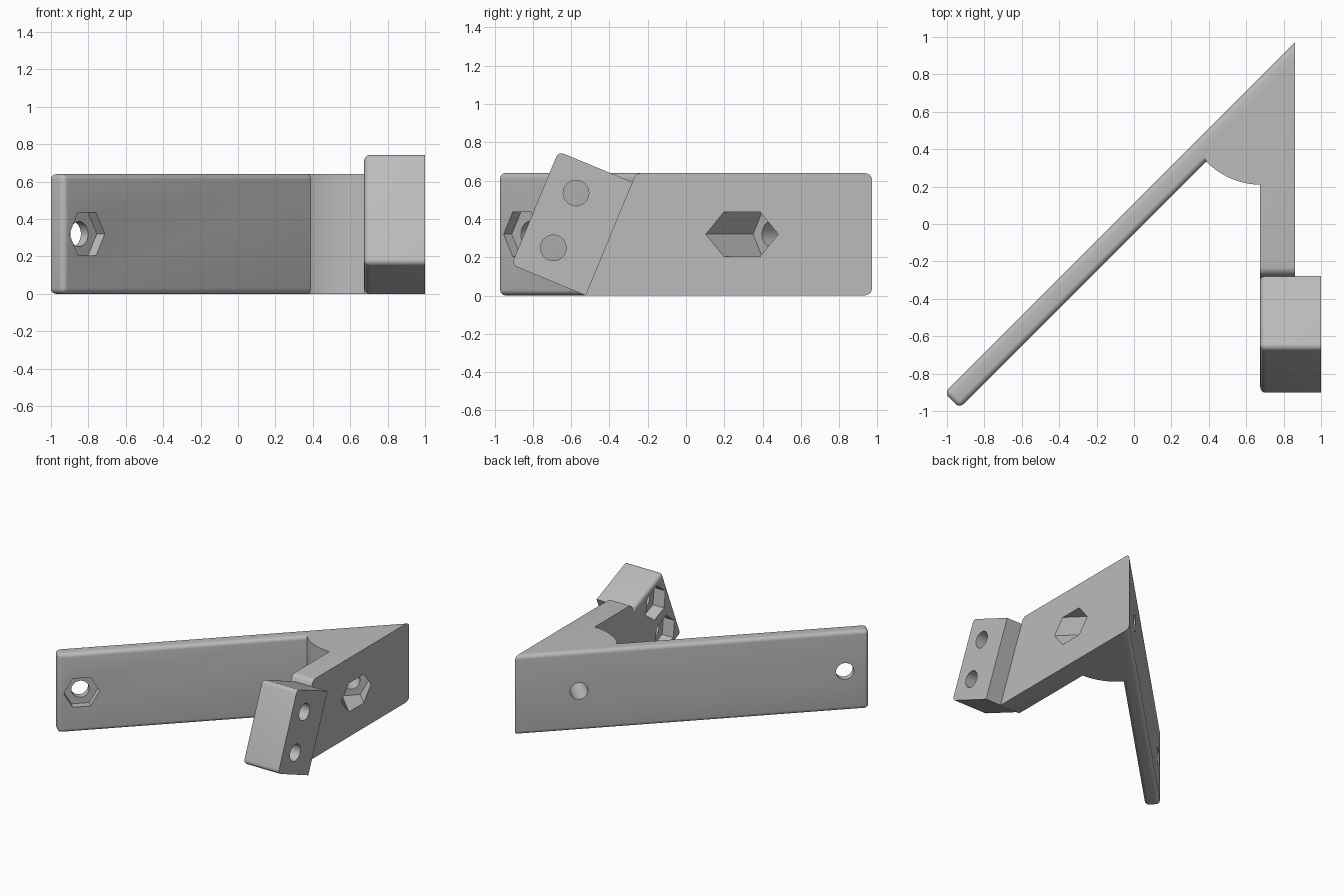
import bpy, bmesh
from math import sin, cos, pi, radians
from mathutils import Matrix, Vector

cube = bpy.data.objects.get("Cube")
if cube:
    bpy.data.objects.remove(cube)

grey = bpy.data.materials.new("light_grey")
grey.use_nodes = True
grey.diffuse_color = (0.5, 0.5, 0.5, 1)
grey.node_tree.nodes["Principled BSDF"].inputs["Base Color"].default_value = grey.diffuse_color

HEIGHT = 0.64
ROUND = 0.03


def frame(a, b, origin=(0, 0, 0)):
    """Matrix whose local x and y run along a and b."""
    a, b = Vector(a).normalized(), Vector(b).normalized()
    m = Matrix((a, b, a.cross(b))).transposed().to_4x4()
    m.translation = Vector(origin)
    return m


def prism(points, low, high):
    """Closed outline extruded along local z."""
    bm = bmesh.new()
    face = bm.faces.new([bm.verts.new((x, y, low)) for x, y in points])
    top = bmesh.ops.extrude_face_region(bm, geom=[face])["geom"]
    for v in top:
        if isinstance(v, bmesh.types.BMVert):
            v.co.z = high
    bmesh.ops.recalc_face_normals(bm, faces=bm.faces)
    return bm


def ring(x, y, radius, sides):
    return [(x + radius * cos(2 * pi * i / sides), y + radius * sin(2 * pi * i / sides))
            for i in range(sides)]


def rect(x0, x1, y0, y1):
    return [(x0, y0), (x1, y0), (x1, y1), (x0, y1)]


def round_edges(bm, rule):
    edges = [e for e in bm.edges if rule(*[v.co for v in e.verts])]
    bmesh.ops.bevel(bm, geom=edges, offset=ROUND, segments=5, profile=0.5, affect='EDGES')


def slice_off(bm, point, normal):
    """Remove what lies beyond the plane and cap the cut."""
    geom = bm.verts[:] + bm.edges[:] + bm.faces[:]
    bmesh.ops.bisect_plane(bm, geom=geom, plane_co=point, plane_no=normal, clear_outer=True)
    bmesh.ops.holes_fill(bm, edges=[e for e in bm.edges if e.is_boundary])
    bmesh.ops.recalc_face_normals(bm, faces=bm.faces)


def finish(name, bm, matrix):
    bm.transform(matrix)
    mesh = bpy.data.meshes.new(name)
    bm.to_mesh(mesh)
    bm.free()
    mesh.materials.append(grey)
    obj = bpy.data.objects.new(name, mesh)
    bpy.context.collection.objects.link(obj)
    return obj


def combine(target, other, operation):
    mod = target.modifiers.new("combine", 'BOOLEAN')
    mod.operation, mod.object, mod.solver = operation, other, 'EXACT'
    bpy.ops.object.select_all(action='DESELECT')
    bpy.context.view_layer.objects.active = target
    target.select_set(True)
    bpy.ops.object.modifier_apply(modifier=mod.name)
    bpy.data.objects.remove(other)


plate_frame = frame((1, 1, 0), (0, 0, 1))
tilt = radians(22.5)
across, along = Vector((0, cos(tilt), -sin(tilt))), Vector((0, sin(tilt), cos(tilt)))
block_centre = Vector((0, -0.595, 0.376))
block_frame = frame(across, along, block_centre)
ARM_IN, ARM_OUT = 0.675, 0.86

# Diagonal plate, rounded all over and trimmed flush with the arm
bm = prism(rect(-1.355, 1.6, 0, HEIGHT), -0.078, 0.036)
round_edges(bm, lambda a, b: True)
bm.transform(plate_frame)
slice_off(bm, (ARM_OUT, 0, 0), (1, 0, 0))
bracket = finish("angled_bracket", bm, Matrix())

# Wedge and arm, with a round gusset in the corner
arc = [(0.68 + 0.41 * cos(radians(d)), 0.62 + 0.41 * sin(radians(d))) for d in range(225, 270, 4)]
outline = [(ARM_OUT, 0.89), (0.36, 0.39)] + arc + [(ARM_IN, 0.21), (ARM_IN, -0.7), (ARM_OUT, -0.7)]
bm = prism(outline, 0, HEIGHT)
slice_off(bm, block_centre + across * 0.207, -across)
round_edges(bm, lambda a, b: min(a.z, b.z) > HEIGHT - 0.01 and max(a.y, b.y) < -0.2)
arm = finish("arm", bm, Matrix())

# Tilted block, rounded except at its outer and rear edges
bm = prism(rect(-0.21, 0.21, -0.32, 0.32), ARM_IN, 1)
round_edges(bm, lambda a, b: min(a.x, b.x) < 0 and min(a.z, b.z) < 0.9)
block = finish("block", bm, block_frame)

combine(bracket, arm, 'UNION')
combine(bracket, block, 'UNION')

# Bolt holes and hexagonal nut pockets: (frame, x, y, hole span, pocket span)
fixings = [(plate_frame, -1.177, 0.32, (-0.2, 0.19), (-0.024, 0.3)),
           (plate_frame, 0.815, 0.32, (-0.2, 0.19), (0.186, 0.8))]
for side in (-1, 1):
    fixings.append((block_frame, -0.042, side * 0.155, (0.6, 1.1), (0.6, ARM_IN + 0.1)))
for matrix, x, y, hole, pocket in fixings:
    combine(bracket, finish("bolt_hole", prism(ring(x, y, 0.067, 32), *hole), matrix), 'DIFFERENCE')
    combine(bracket, finish("nut_pocket", prism(ring(x, y, 0.134, 6), *pocket), matrix), 'DIFFERENCE')

bpy.ops.object.shade_smooth_by_angle(angle=radians(25))
